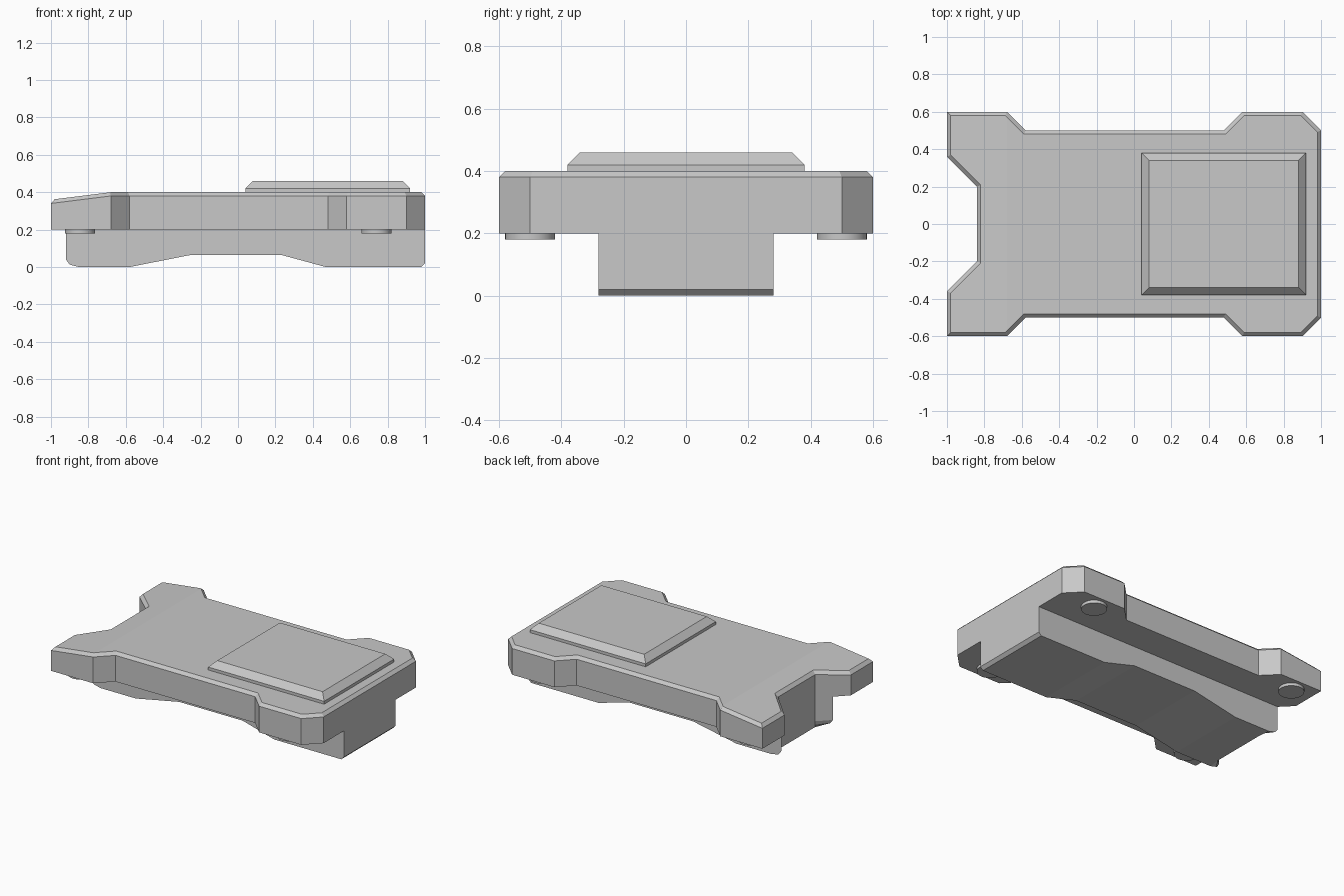
import bpy
import bmesh

cube = bpy.data.objects.get("Cube")
if cube:
    bpy.data.objects.remove(cube, do_unlink=True)

grey = bpy.data.materials.new("light_grey")
grey.use_nodes = True
grey.diffuse_color = (0.58, 0.58, 0.58, 1)
grey.node_tree.nodes["Principled BSDF"].inputs["Base Color"].default_value = grey.diffuse_color


def finish(name, bm):
    bmesh.ops.recalc_face_normals(bm, faces=bm.faces[:])
    mesh = bpy.data.meshes.new(name)
    bm.to_mesh(mesh)
    bm.free()
    mesh.materials.append(grey)
    obj = bpy.data.objects.new(name, mesh)
    bpy.context.collection.objects.link(obj)
    return obj


def prism(outline, z0, z1):
    """Extrude a flat outline; return the mesh and its top face."""
    bm = bmesh.new()
    base = bm.faces.new([bm.verts.new((x, y, z0)) for x, y in outline])
    ext = bmesh.ops.extrude_face_region(bm, geom=[base], use_keep_orig=True)["geom"]
    for v in ext:
        if isinstance(v, bmesh.types.BMVert):
            v.co.z = z1
    top = next(f for f in ext if isinstance(f, bmesh.types.BMFace))
    bmesh.ops.recalc_face_normals(bm, faces=bm.faces[:])
    return bm, top


def chamfer_top(bm, top, inset, rise):
    bmesh.ops.inset_region(bm, faces=[top], thickness=inset, use_even_offset=True)
    for v in top.verts:
        v.co.z += rise


# Main body: notched slab with chamfered rim
half = [(-0.84, 0.2), (-1, 0.36), (-1, 0.6), (-0.68, 0.6), (-0.58, 0.5),
        (0.48, 0.5), (0.58, 0.6), (0.9, 0.6), (1, 0.5)]
bm, top = prism(half + [(x, -y) for x, y in reversed(half)], 0.2, 0.38)
chamfer_top(bm, top, 0.02, 0.02)

# Slope the notched end of the body downward
bmesh.ops.bisect_plane(bm, geom=bm.verts[:] + bm.edges[:] + bm.faces[:], dist=0.0005,
                       plane_co=(-0.68, 0, 0), plane_no=(1, 0, 0))
for v in bm.verts:
    if v.co.z > 0.3 and v.co.x < -0.68:
        v.co.z -= 0.125 * (-0.68 - v.co.x)
finish("body", bm)

# Raised panel with bevelled sides
bm, top = prism([(0.04, -0.38), (0.92, -0.38), (0.92, 0.38), (0.04, 0.38)], 0.4, 0.42)
chamfer_top(bm, top, 0.04, 0.04)
finish("raised_panel", bm)

# Keel: lofted side profile whose end follows the notch
profile = [(-0.93, 0.2), (-0.93, 0.04), (-0.9, 0.013), (-0.85, 0), (-0.58, 0),
           (-0.25, 0.065), (0.23, 0.065), (0.47, 0), (0.98, 0), (1, 0.02), (1, 0.2)]
bm = bmesh.new()
rings = []
for y in (-0.28, -0.2, 0.2, 0.28):
    limit = -0.64 - abs(y)
    rings.append([bm.verts.new((max(x, limit), y, z)) for x, z in profile])
for a, b in zip(rings, rings[1:]):
    for i in range(len(profile)):
        j = (i + 1) % len(profile)
        bm.faces.new((a[i], a[j], b[j], b[i]))
bm.faces.new(rings[0])
bm.faces.new(rings[-1])
bmesh.ops.dissolve_limit(bm, angle_limit=0.01, verts=bm.verts[:], edges=bm.edges[:])
finish("keel", bm)

# Four round feet under the corners
for end, x in (("right", -0.845), ("left", 0.74)):
    for side, y in (("front", -0.5), ("back", 0.5)):
        bpy.ops.mesh.primitive_cylinder_add(vertices=32, radius=0.08, depth=0.03,
                                            location=(x, y, 0.195))
        foot = bpy.context.object
        foot.name = f"foot_{side}_{end}"
        foot.data.materials.append(grey)
        bpy.ops.object.shade_smooth_by_angle()
